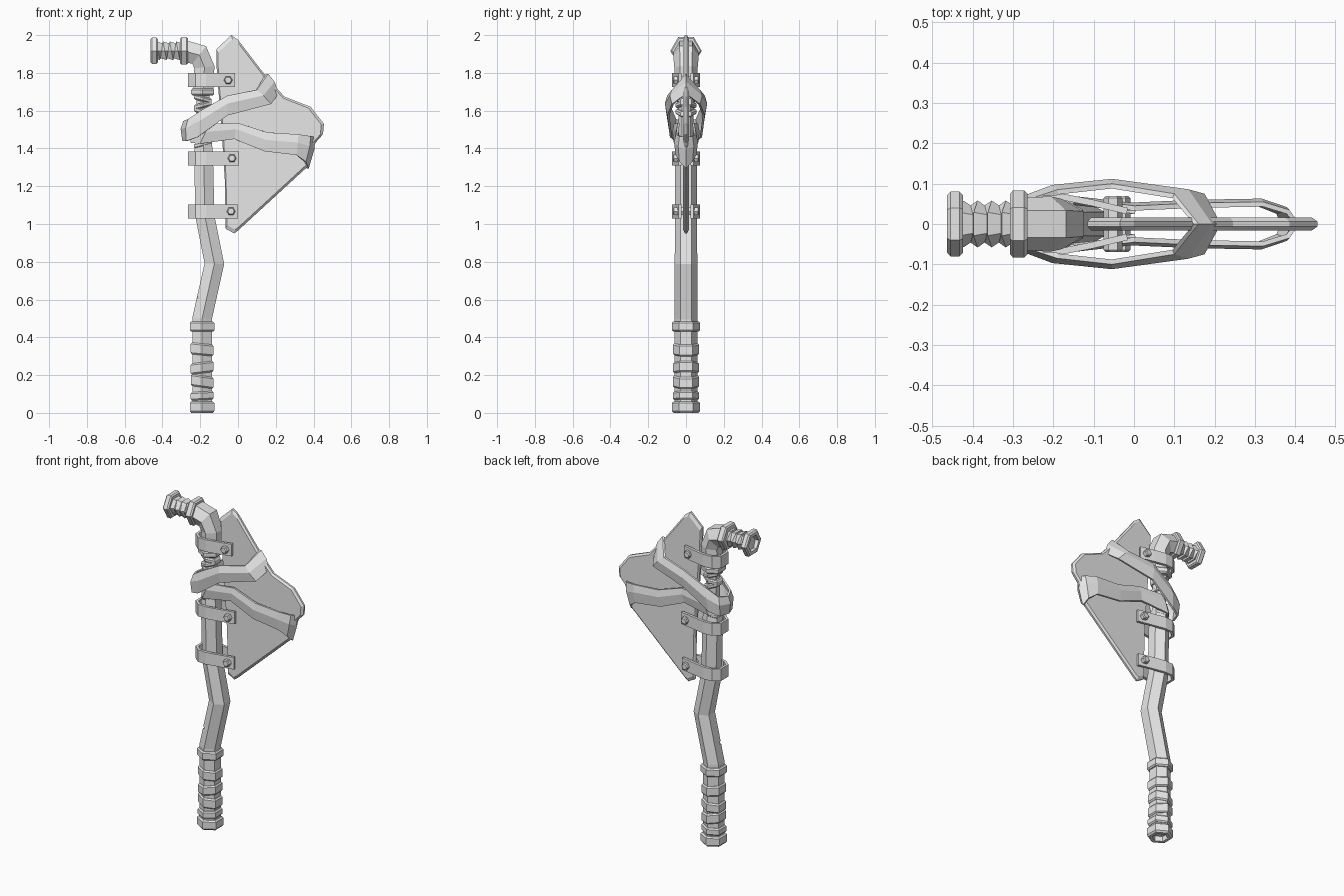
import bpy, bmesh, math
from mathutils import Vector

if "Cube" in bpy.data.objects:
    bpy.data.objects.remove(bpy.data.objects["Cube"])

metal = bpy.data.materials.new("plain grey")
metal.use_nodes = True
grey = (0.8, 0.8, 0.8, 1)
metal.diffuse_color = grey
metal.node_tree.nodes["Principled BSDF"].inputs["Base Color"].default_value = grey

Y = Vector((0, 1, 0))


def loft(name, rings, closed=False):
    """Skin a list of equal point rings, capping the ends unless closed."""
    bm = bmesh.new()
    vs = [[bm.verts.new(p) for p in ring] for ring in rings]
    n = len(rings[0])
    for i in range(len(vs) - (0 if closed else 1)):
        a, b = vs[i], vs[(i + 1) % len(vs)]
        for k in range(n):
            j = (k + 1) % n
            bm.faces.new((a[k], a[j], b[j], b[k]))
    if not closed:
        bm.faces.new(vs[0])
        bm.faces.new(vs[-1])
    bmesh.ops.recalc_face_normals(bm, faces=bm.faces)
    mesh = bpy.data.meshes.new(name)
    bm.to_mesh(mesh)
    bm.free()
    mesh.materials.append(metal)
    obj = bpy.data.objects.new(name, mesh)
    bpy.context.collection.objects.link(obj)
    return obj


def tube(name, rings, axis=None):
    """Hexagonal tube through (x, z, radius, tilt) rings in the y = 0 plane."""
    pts = [Vector((r[0], 0, r[1])) for r in rings]
    out = []
    for i, (x, z, r, tilt) in enumerate(rings):
        if axis:
            d = Vector(axis)
        else:
            d = pts[min(i + 1, len(pts) - 1)] - pts[max(i - 1, 0)]
        ang = math.atan2(d.z, d.x) + tilt
        side = Vector((-math.sin(ang), 0, math.cos(ang)))
        out.append([pts[i] + r * (math.cos(t) * side + math.sin(t) * Y)
                    for t in (math.radians(30 + 60 * k) for k in range(6))])
    return loft(name, out)


def ribbon(name, half, thick, bulge, closed):
    """Strip through (x top, z top, x bottom, z bottom, y), mirrored to the back."""
    back = [(a, b, c, d, -y) for a, b, c, d, y in reversed(half) if abs(y) > 0.001]
    path = half + back
    n = len(path)
    mids = [Vector(((p[0] + p[2]) / 2, p[4], 0)) for p in path]
    rings = []
    for i, (xt, zt, xb, zb, y) in enumerate(path):
        nxt = mids[(i + 1) % n if closed else min(i + 1, n - 1)]
        prv = mids[(i - 1) % n if closed else max(i - 1, 0)]
        t = (nxt - prv).normalized()
        out = Vector((-t.y, t.x, 0))
        if out.dot(mids[i] - Vector((-0.05, 0, 0))) < 0:
            out = -out
        top, low = Vector((xt, y, zt)), Vector((xb, y, zb))
        mid = top.lerp(low, 0.4) + out * bulge
        inner = out * thick
        rings.append([top, mid, low, low - inner, mid - inner, top - inner])
    return loft(name, rings, closed)


# bent shaft with broken, narrowed stretch and elbow
shaft = tube("shaft", [
    (-.19, .03, .06, 0), (-.19, .5, .06, 0), (-.125, .79, .06, 0),
    (-.175, 1.04, .058, 0), (-.183, 1.38, .058, 0), (-.183, 1.43, .052, .3),
    (-.185, 1.46, .04, .3), (-.185, 1.7, .04, 0), (-.183, 1.71, .06, 0),
    (-.178, 1.83, .062, 0), (-.205, 1.895, .068, 0), (-.29, 1.917, .066, 0)])

# torn notches in the shaft
for x, y, z, r in ((-.225, -.04, .655, .035), (-.115, -.045, 1.33, .04)):
    bpy.ops.mesh.primitive_cone_add(vertices=3, radius1=r, radius2=.005, depth=.1,
                                    location=(x, y, z))
    cutter = bpy.context.object
    cutter.name = "notch_cutter"
    cutter.hide_render = True
    mod = shaft.modifiers.new("notch", 'BOOLEAN')
    mod.operation = 'DIFFERENCE'
    mod.object = cutter
    bpy.context.view_layer.objects.active = shaft
    bpy.ops.object.modifier_apply(modifier=mod.name)
    bpy.data.objects.remove(cutter)


def collar(name, z, h, r, tilt, x=-.19):
    c = min(.008, h / 4)
    tube(name, [(x, z, r - c, tilt), (x, z + c, r, tilt),
                (x, z + h - c, r, tilt), (x, z + h, r - c, tilt)], (0, 0, 1))


# grip: hollow pommel, tilted wraps and top collar
tube("pommel", [(-.19, .03, .042, 0), (-.19, 0, .045, 0), (-.19, 0, .066, 0),
                (-.19, .01, .075, 0), (-.19, .052, .075, 0), (-.19, .06, .066, 0)], (0, 0, 1))
for i, (z, h, tilt) in enumerate(((.068, .045, .05), (.135, .062, -.14),
                                  (.21, .058, .12), (.305, .062, -.1))):
    collar(f"grip_wrap_{i + 1}", z, h, .07, tilt)
collar("grip_collar", .43, .053, .075, 0)

# cracked rings on the narrowed stretch
collar("upper_ring", 1.68, .038, .07, 0, -.187)
for i, (z, tilt) in enumerate(((1.41, .25), (1.58, -.3), (1.615, .25), (1.648, -.25))):
    collar(f"thread_ring_{i + 1}", z, .028, .056, tilt, -.186)

# side nozzle: inner collar, twisted thread, hollow end collar
PZ = 1.917
tube("inner_collar", [(-.307, PZ, .075, 0), (-.3, PZ, .083, 0),
                      (-.272, PZ, .083, 0), (-.264, PZ, .075, 0)], (1, 0, 0))
tube("nozzle_thread", [(-.44 + .0175 * i, PZ, .046 + .012 * (i % 2), .2 if i % 2 else -.15)
                       for i in range(9)], (1, 0, 0))
tube("end_collar", [(-.425, PZ, .044, 0), (-.463, PZ, .05, 0), (-.463, PZ, .071, 0),
                    (-.455, PZ, .08, 0), (-.432, PZ, .08, 0), (-.424, PZ, .072, 0)], (1, 0, 0))

# blade plate with thin rim
outline = [(-.115, 1.925), (-.035, 2.0), (0, 1.975), (.15, 1.78), (.245, 1.675),
           (.385, 1.62), (.455, 1.53), (.45, 1.475), (.41, 1.43), (.37, 1.305),
           (0, .965), (-.02, .95), (-.065, .975), (-.07, 1.235), (-.09, 1.55), (-.112, 1.8)]
layers = ((.96, -.016), (1, -.006), (1, .006), (.96, .016))
loft("blade", [[(.1 + (x - .1) * s, y, 1.45 + (z - 1.45) * s) for x, z in outline]
               for s, y in layers])

# folded bands tied round blade and shaft
ribbon("upper_band", [
    (.16, 1.795, .215, 1.69, 0), (.10, 1.71, .175, 1.635, -.075),
    (-.055, 1.68, -.055, 1.575, -.1), (-.19, 1.605, -.215, 1.46, -.085),
    (-.265, 1.555, -.275, 1.44, -.06), (-.29, 1.545, -.295, 1.44, 0)], .012, .012, True)
ribbon("lower_band", [
    (.41, 1.46, .375, 1.295, 0), (.385, 1.465, .36, 1.33, -.035),
    (.32, 1.475, .31, 1.365, -.055), (.155, 1.485, .14, 1.385, -.052),
    (0, 1.535, -.02, 1.45, -.045), (-.15, 1.53, -.2, 1.425, -.064),
    (-.25, 1.5, -.25, 1.43, 0)], .012, .008, True)

# three straps clamping the blade, bolted on both sides
for name, z, x in (("lower", 1.067, 0), ("middle", 1.348, .005), ("upper", 1.762, -.015)):
    t, b = z + .037, z - .037
    plan = [(x, -.04), (-.1, -.06), (-.17, -.074), (-.225, -.07), (-.265, -.035)]
    ribbon(name + "_strap", [(px, t, px, b, py) for px, py in plan], .016, 0, False)
    for side, s in (("front", -1), ("back", 1)):
        loft(f"{name}_bolt_{side}", [
            [(x - .037 + r * math.cos(k * math.pi / 3), s * y, z + r * math.sin(k * math.pi / 3))
             for k in range(6)] for y, r in ((.015, .023), (.064, .023), (.07, .017))])
